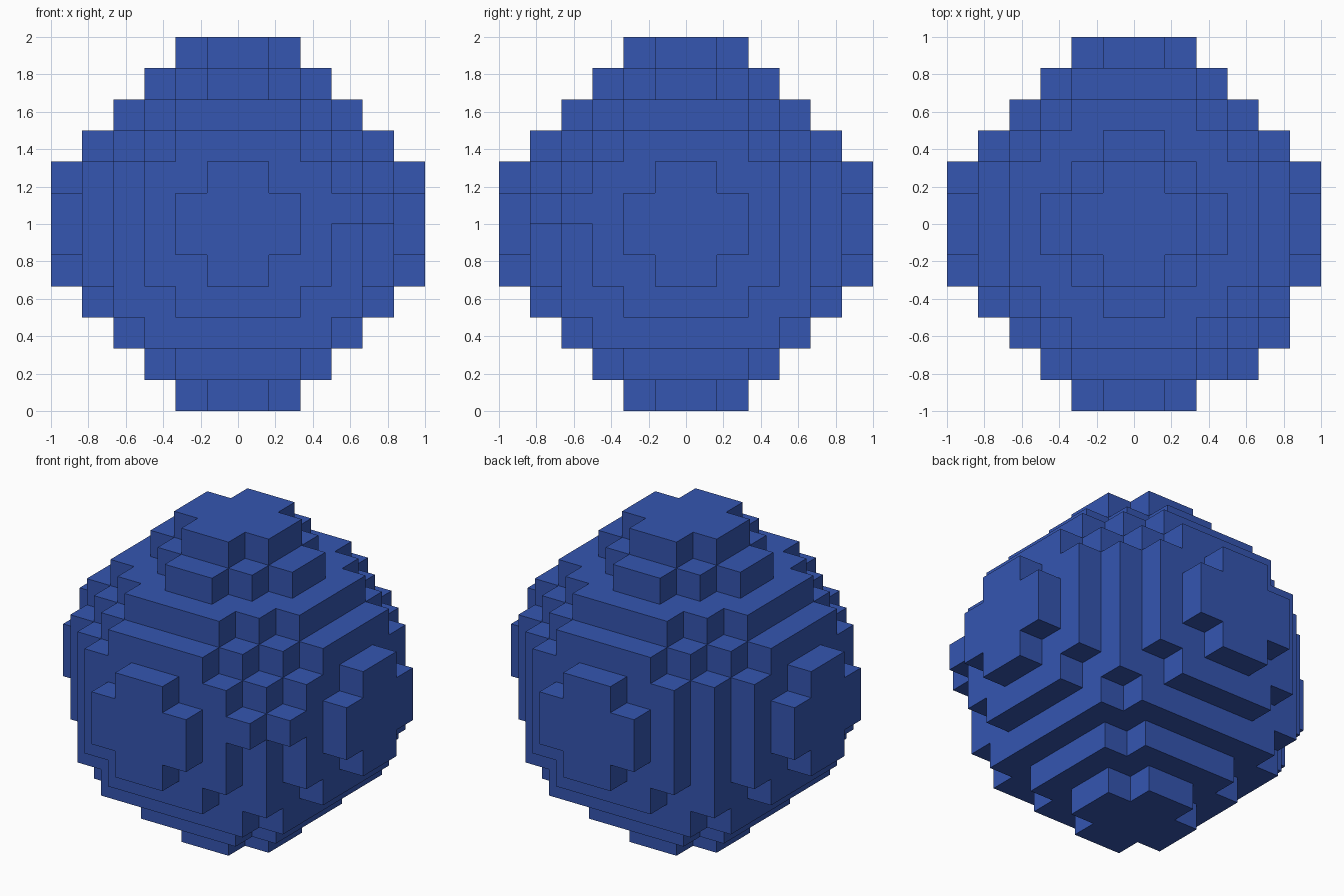
import bpy
import bmesh
from mathutils import Vector

if "Cube" in bpy.data.objects:
    bpy.data.objects.remove(bpy.data.objects["Cube"], do_unlink=True)

CELL = 1 / 6

# Half widths of each row, counted outwards from the middle, per block layer
cap = [2, 1]
waist = [6, 6, 5, 4, 3, 2]
shoulder = [6, 5, 5, 4, 3, 1]
layers = [cap, [3, 3, 2], [4, 4, 4, 3], [5, 5, 4, 4, 2], shoulder, waist,
          waist, shoulder, [5, 5, 4, 3, 2], [4, 4, 3, 2], [3, 2, 1], cap]

# Fill the blocks, mirrored in x and y
blocks = set()
for z, rows in enumerate(layers):
    for row, width in enumerate(rows):
        for x in range(-width, width):
            blocks.update({(x, row, z), (x, -row - 1, z)})

# Two loose blocks on one corner
blocks.update({(3, -5, 6), (4, -4, 6)})

# Skin: one square for each open block side
bm = bmesh.new()
corners = {}


def corner(point):
    key = tuple(round(c) for c in point)
    if key not in corners:
        corners[key] = bm.verts.new(Vector(key) * CELL)
    return corners[key]


axes = [Vector((1, 0, 0)), Vector((0, 1, 0)), Vector((0, 0, 1))]
for block in sorted(blocks):
    base = Vector(block)
    for i, normal in enumerate(axes):
        u, v = axes[(i + 1) % 3], axes[(i + 2) % 3]
        for side in (1, -1):
            if tuple(int(c) for c in base + normal * side) in blocks:
                continue
            start = base + normal if side > 0 else base
            loop = [start, start + u, start + u + v, start + v]
            bm.faces.new([corner(p) for p in loop[::side]])

mesh = bpy.data.meshes.new("block_ball")
bm.to_mesh(mesh)
bm.free()
ball = bpy.data.objects.new("block_ball", mesh)
bpy.context.collection.objects.link(ball)

# Blue paint
blue = bpy.data.materials.new("blue")
blue.use_nodes = True
color = (0.035, 0.092, 0.44, 1)
blue.diffuse_color = color
blue.node_tree.nodes["Principled BSDF"].inputs["Base Color"].default_value = color
mesh.materials.append(blue)
